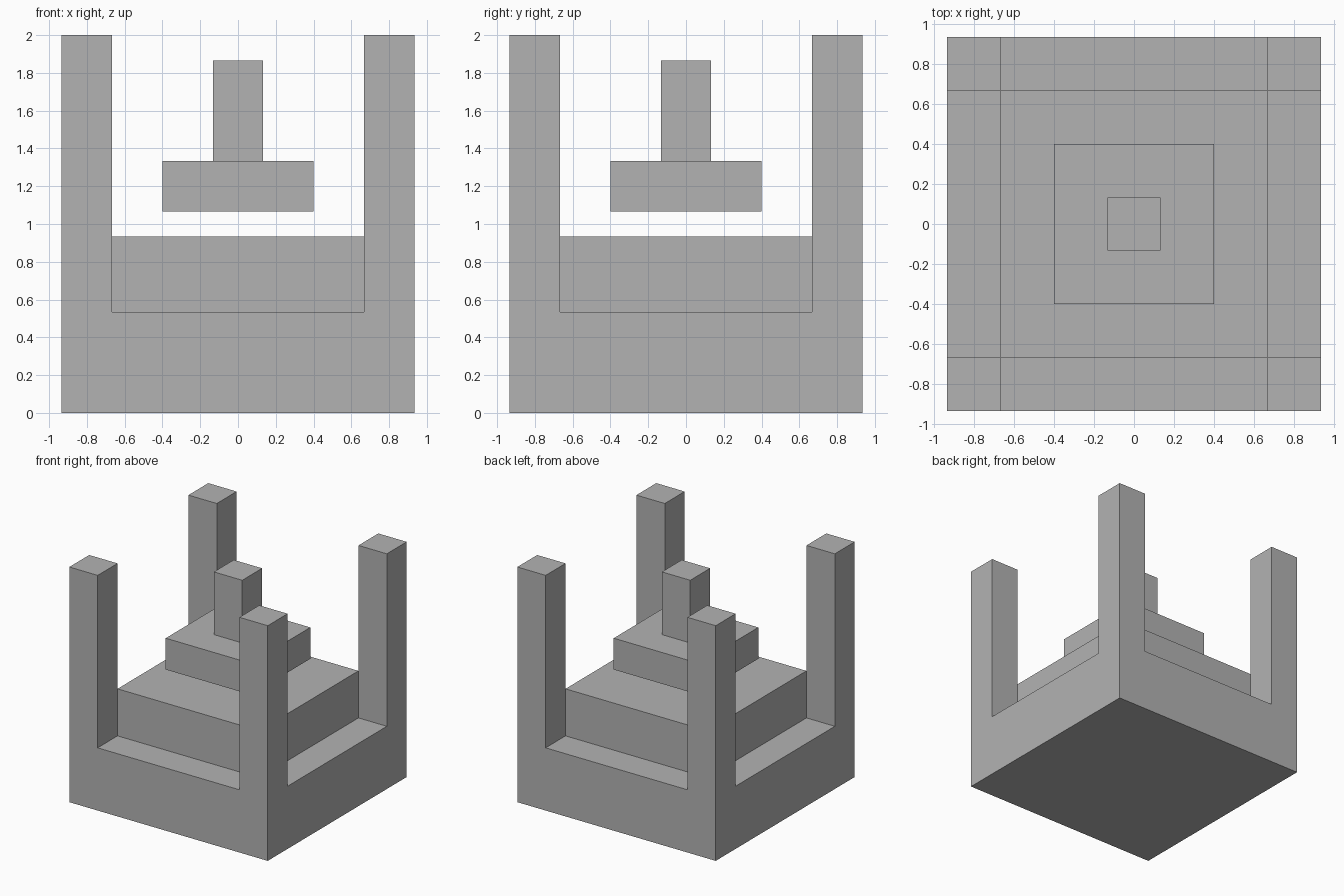
import bpy
import bmesh
from mathutils import Vector

default_cube = bpy.data.objects.get("Cube")
if default_cube:
    bpy.data.objects.remove(default_cube, do_unlink=True)

UNIT = 2 / 15  # whole model sits on this module

stone = bpy.data.materials.new("stone grey")
stone.use_nodes = True
GREY = (0.45, 0.45, 0.45, 1)
stone.diffuse_color = GREY
stone.node_tree.nodes["Principled BSDF"].inputs["Base Color"].default_value = GREY


def block_mesh(half, bottom, top):
    """Square block, sizes in modules."""
    bm = bmesh.new()
    bmesh.ops.create_cube(bm, size=1)
    for v in bm.verts:
        v.co = Vector((v.co.x * 2 * half, v.co.y * 2 * half,
                       top if v.co.z > 0 else bottom)) * UNIT
    return bm


def finish(bm, name):
    bmesh.ops.recalc_face_normals(bm, faces=bm.faces)
    mesh = bpy.data.meshes.new(name)
    bm.to_mesh(mesh)
    bm.free()
    mesh.materials.append(stone)
    bpy.context.collection.objects.link(bpy.data.objects.new(name, mesh))


# Base with four corner pillars raised from its top face
INNER = 5
bm = block_mesh(7, 0, 4)
for axis in (Vector((1, 0, 0)), Vector((0, 1, 0))):
    for side in (-1, 1):
        bmesh.ops.bisect_plane(bm, geom=bm.verts[:] + bm.edges[:] + bm.faces[:],
                               plane_co=axis * side * INNER * UNIT, plane_no=axis)
bm.normal_update()
corners = []
for f in bm.faces:
    c = f.calc_center_median()
    if f.normal.z > 0.9 and min(abs(c.x), abs(c.y)) > INNER * UNIT:
        corners.append(f)
raised = bmesh.ops.extrude_discrete_faces(bm, faces=corners)["faces"]
for f in raised:
    for v in f.verts:
        v.co.z = 15 * UNIT
# Merge coplanar faces left by the cuts
bmesh.ops.dissolve_limit(bm, angle_limit=0.01, verts=bm.verts[:], edges=bm.edges[:])
finish(bm, "base_with_corner_pillars")

# Stacked centre pieces: the upper slab floats clear of the tier
for name, half, bottom, top in (
    ("middle_tier", 5, 4, 7),
    ("floating_slab", 3, 8, 10),
    ("centre_post", 1, 10, 14),
):
    finish(block_mesh(half, bottom, top), name)
